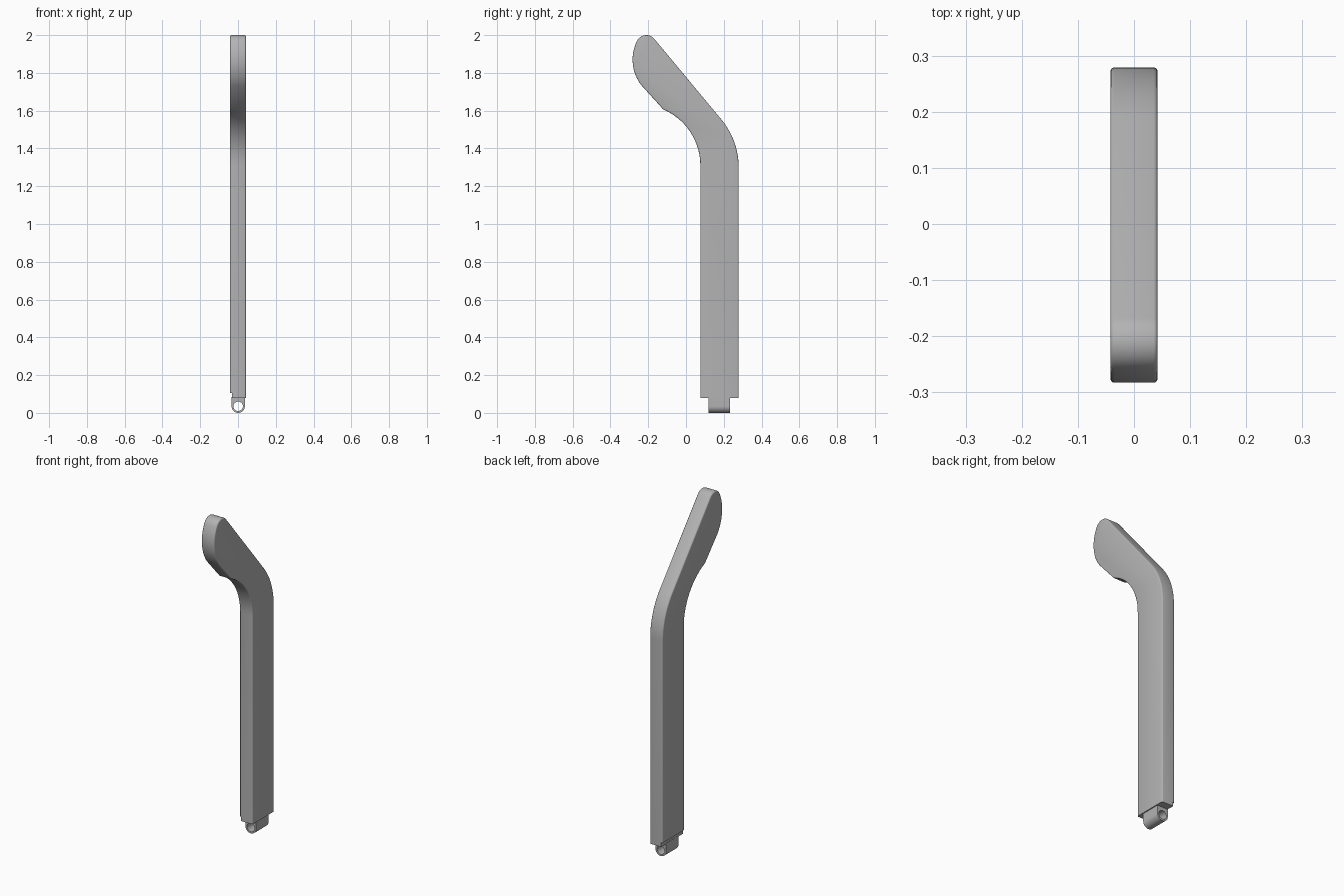
import bpy, bmesh
from math import sin, cos, radians, pi
from mathutils import Vector

cube = bpy.data.objects.get("Cube")
if cube:
    bpy.data.objects.remove(cube, do_unlink=True)

GREY = (0.45, 0.45, 0.45, 1)
grey = bpy.data.materials.new("plain grey")
grey.use_nodes = True
grey.diffuse_color = GREY
grey.node_tree.nodes["Principled BSDF"].inputs["Base Color"].default_value = GREY


def arc(cu, cv, r, start, end, steps):
    """Points on a circular arc, angles in degrees."""
    angles = [radians(start + (end - start) * i / steps) for i in range(steps + 1)]
    return [(cu + r * cos(a), cv + r * sin(a)) for a in angles]


def extrude(name, outline, to_3d, depth, bevel=0, square_below=0):
    """Extrude a closed outline, rounding the rim edges above a height."""
    bm = bmesh.new()
    face = bm.faces.new([bm.verts.new(to_3d(u, v)) for u, v in outline])
    rim = list(face.edges)
    out = bmesh.ops.extrude_face_region(bm, geom=[face], use_keep_orig=True)["geom"]
    bmesh.ops.translate(bm, vec=depth, verts=[g for g in out if isinstance(g, bmesh.types.BMVert)])
    rim += [g for g in out if isinstance(g, bmesh.types.BMEdge)]
    bmesh.ops.recalc_face_normals(bm, faces=bm.faces)
    if bevel:
        rounded = [e for e in rim if max(v.co.z for v in e.verts) > square_below]
        bmesh.ops.bevel(bm, geom=rounded, offset=bevel, segments=3, profile=0.5,
                        affect='EDGES', clamp_overlap=True)
    mesh = bpy.data.meshes.new(name)
    bm.to_mesh(mesh)
    bm.free()
    mesh.materials.append(grey)
    ob = bpy.data.objects.new(name, mesh)
    bpy.context.collection.objects.link(ob)
    return ob


def cut(ob, cutter):
    mod = ob.modifiers.new("cut", 'BOOLEAN')
    mod.operation = 'DIFFERENCE'
    mod.solver = 'EXACT'
    mod.object = cutter
    cutter.hide_render = True
    cutter.hide_viewport = True
    cutter.display_type = 'WIRE'


def smooth(ob):
    bpy.ops.object.select_all(action='DESELECT')
    ob.select_set(True)
    bpy.context.view_layer.objects.active = ob
    bpy.ops.object.shade_smooth_by_angle(angle=radians(32))


# Bent arm: straight shank, curved neck and rounded tip
HALF = 0.042
BASE = 0.08
profile = [(0.076, BASE), (0.279, BASE)]
profile += arc(-0.117, 1.3, 0.396, 0, 39.4, 12)       # outer bend
profile += arc(-0.21, 1.945, 0.055, 39.4, 153, 12)    # tip
profile += arc(-0.063, 1.87, 0.22, 158, 218.7, 10)    # tip front
profile += arc(-0.246, 1.31, 0.322, 67, 0, 14)        # inner bend
arm = extrude("bent_arm", profile, lambda y, z: (-HALF, y, z),
              Vector((2 * HALF, 0, 0)), bevel=0.007, square_below=BASE + 0.01)

# Shallow step at the foot of one side
step = extrude("foot_step_cutter", [(-0.1, 0), (-0.033, 0), (-0.033, 0.105), (-0.1, 0.105)],
               lambda x, z: (x, -0.1, z), Vector((0, 0.6, 0)))
cut(arm, step)
smooth(arm)

# Hinge knuckle: round-bottomed lug with a pin hole along y
R = 0.035
knuckle = extrude("hinge_knuckle", arc(0.001, R, R, 180, 360, 24) + [(R + 0.001, 0.085), (0.001 - R, 0.085)],
                  lambda x, z: (x, 0.118, z), Vector((0, 0.116, 0)))
pin = extrude("pin_hole_cutter", arc(0.001, R, 0.025, 0, 348.75, 31),
              lambda x, z: (x, 0.0, z), Vector((0, 0.4, 0)))
cut(knuckle, pin)
smooth(knuckle)
